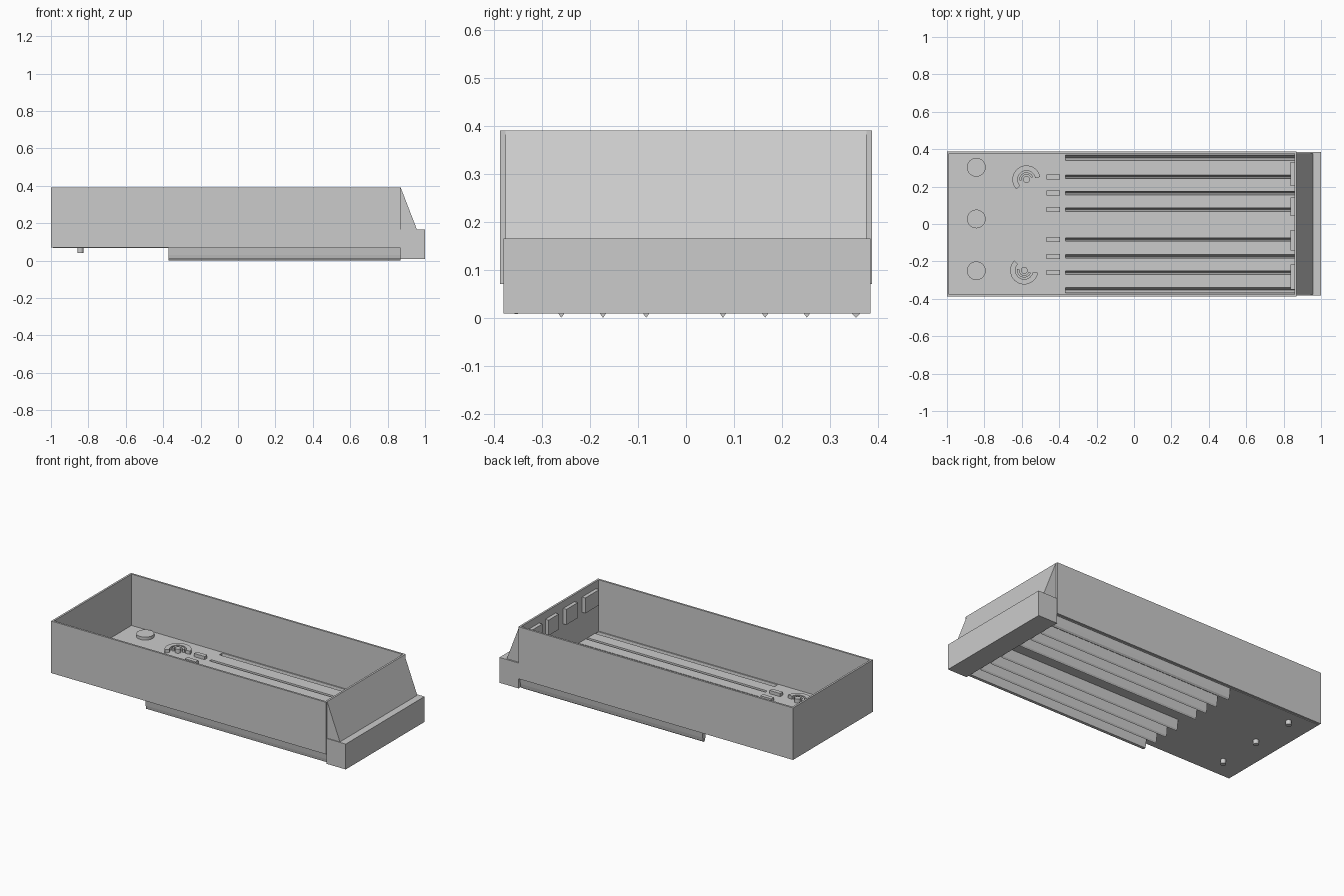
import bpy, bmesh
from math import sin, cos, radians
from mathutils import Vector

old = bpy.data.objects.get("Cube")
if old:
    bpy.data.objects.remove(old, do_unlink=True)

grey = bpy.data.materials.new("plain_grey")
grey.use_nodes = True
GREY = (0.6, 0.6, 0.6, 1)
grey.diffuse_color = GREY
grey.node_tree.nodes["Principled BSDF"].inputs["Base Color"].default_value = GREY

FLOOR_TOP, FLOOR_BOTTOM = 0.074, 0.066
WALL_LOW, WALL_TOP = 0.07, 0.39
BACK, FRONT, SIDE, WALL = -1.0, 0.87, 0.388, 0.012
LANE_START = -0.365


def finish(name, bm, smooth=False):
    bmesh.ops.recalc_face_normals(bm, faces=bm.faces)
    mesh = bpy.data.meshes.new(name)
    bm.to_mesh(mesh)
    bm.free()
    mesh.materials.append(grey)
    obj = bpy.data.objects.new(name, mesh)
    bpy.context.collection.objects.link(obj)
    if smooth:
        bpy.ops.object.select_all(action="DESELECT")
        obj.select_set(True)
        bpy.context.view_layer.objects.active = obj
        bpy.ops.object.shade_smooth_by_angle(angle=radians(35))
    return obj


def prism(name, points, axis, low, high, smooth=False):
    """Extrude a closed outline along an axis."""
    place = {"x": lambda a, b, t: (t, a, b),
             "y": lambda a, b, t: (a, t, b),
             "z": lambda a, b, t: (a, b, t)}[axis]
    bm = bmesh.new()
    face = bm.faces.new([bm.verts.new(place(a, b, low)) for a, b in points])
    step = Vector(place(0, 0, high - low))
    new = bmesh.ops.extrude_face_region(bm, geom=[face])["geom"]
    bmesh.ops.translate(bm, vec=step, verts=[v for v in new if isinstance(v, bmesh.types.BMVert)])
    # extrusion drops the first cap, so close any open ends
    rim = [e for e in bm.edges if e.is_boundary]
    if rim:
        bmesh.ops.holes_fill(bm, edges=rim)
    return finish(name, bm, smooth)


def box(name, x, y, z):
    outline = [(x[0], y[0]), (x[1], y[0]), (x[1], y[1]), (x[0], y[1])]
    return prism(name, outline, "z", *z)


def arc(cx, cy, r, start, end, n=24):
    return [(cx + r * cos(radians(start + (end - start) * i / n)),
             cy + r * sin(radians(start + (end - start) * i / n))) for i in range(n + 1)]


def disc(name, cx, cy, r, low, high):
    return prism(name, arc(cx, cy, r, 0, 360, 32)[:-1], "z", low, high, True)


# Cabinet walls
for name, s in (("front_wall", -1), ("rear_wall", 1)):
    box(name, (BACK, FRONT), sorted((s * SIDE, s * (SIDE - WALL))), (WALL_LOW, WALL_TOP))
inside = (WALL - SIDE, SIDE - WALL)
box("far_end_wall", (BACK, BACK + WALL), inside, (WALL_LOW, WALL_TOP))
box("near_end_wall", (FRONT - WALL, FRONT), inside, (WALL_LOW, WALL_TOP))

# Sloped end and the block below it
prism("sloped_end", [(FRONT, 0.15), (0.957, 0.15), (0.957, 0.165), (FRONT, WALL_TOP)], "y", *inside)
box("end_block", (FRONT, 1.0), (-0.381, 0.385), (0.009, 0.165))

# Floor: flat part, then a grooved part whose lanes hang below
box("flat_floor", (BACK + WALL, LANE_START), inside, (FLOOR_BOTTOM, FLOOR_TOP))


def lane_outside(c, w, tip):
    half = [(w, FLOOR_BOTTOM), (0.75 * w, 0.03), (0.5 * w, 0.009)]
    return [(c - a, z) for a, z in half] + [(c, tip)] + [(c + a, z) for a, z in reversed(half)]


def lane_inside(c, w):
    half = [(w, FLOOR_TOP), (0.6 * w, 0.03)]
    return [(c - a, z) for a, z in half] + [(c, 0.013)] + [(c + a, z) for a, z in reversed(half)]


lanes = [(-0.354, 0.018, 0.008)]
lanes += [(c, 0.013, 0.0) for c in (-0.26, -0.173, -0.083, 0.077, 0.165, 0.252)]
lanes += [(0.354, 0.018, 0.0)]
under = [(inside[0], FLOOR_BOTTOM)]
over = [(inside[0], FLOOR_TOP)]
for c, w, tip in lanes:
    under += lane_outside(c, w, tip)
    over += lane_inside(c, w - 0.004)
    prism("lane_end_cap", lane_outside(c, w, tip), "x", LANE_START - 0.006, LANE_START)
under.append((inside[1], FLOOR_BOTTOM))
over.append((inside[1], FLOOR_TOP))
prism("grooved_floor", under + over[::-1], "x", LANE_START, FRONT)

# Small blocks at the head of each inner lane
for c, w, tip in lanes[1:-1]:
    box("lane_head_block", (-0.468, -0.395), (c - 0.013, c + 0.013), (FLOOR_TOP, FLOOR_TOP + 0.02))

# Round buttons with pins through the floor
for y in (-0.25, 0.027, 0.303):
    disc("round_button", -0.843, y, 0.05, FLOOR_TOP, FLOOR_TOP + 0.018)
    disc("button_pin", -0.843, y, 0.016, 0.04, FLOOR_BOTTOM)

# Curled guides: two arcs around a hub, mirrored across the floor
for cy, s in ((0.238, 1), (-0.248, -1)):
    cx = -0.575 if s > 0 else -0.587
    for name, inner, outer, start, end in (("outer_curl", 0.047, 0.075, 10, 225),
                                           ("inner_curl", 0.026, 0.038, 20, 190)):
        outline = arc(cx, cy, outer, s * start, s * end) + arc(cx, cy, inner, s * end, s * start)
        prism(name, outline, "z", FLOOR_TOP, FLOOR_TOP + 0.02, True)
    disc("curl_hub", cx, cy, 0.018, FLOOR_TOP, FLOOR_TOP + 0.025)

# Hanging panels inside the near end wall
for y, w in ((-0.283, 0.134), (-0.087, 0.11), (0.092, 0.1), (0.267, 0.13)):
    box("hanging_panel", (0.836, FRONT - WALL), (y - w / 2, y + w / 2), (0.25, 0.345))
